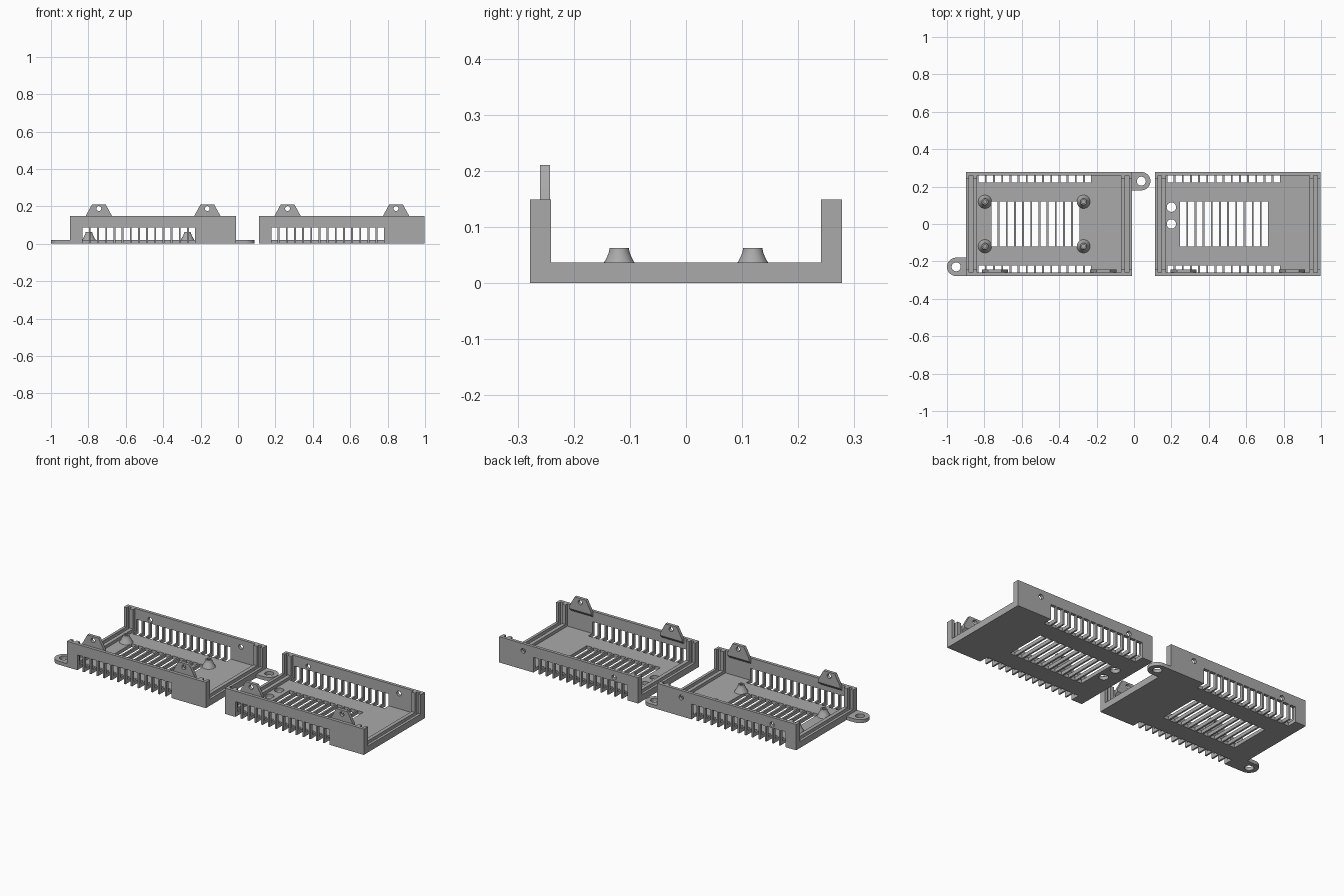
import bpy, bmesh, math

if "Cube" in bpy.data.objects:
    bpy.data.objects.remove(bpy.data.objects["Cube"])

LENGTH, HALF_W, HEIGHT = 0.887, 0.278, 0.149
WALL, FLOOR, RIB_Y, RIB_Z = 0.26, 0.02, 0.241, 0.037
PITCH, SLOT = 0.0437, 0.034

grey = bpy.data.materials.new("plastic grey")
grey.diffuse_color = (0.40, 0.40, 0.40, 1)
grey.use_nodes = True
grey.node_tree.nodes["Principled BSDF"].inputs["Base Color"].default_value = grey.diffuse_color


def add_prism(bm, pts, axis, lo, hi):
    """Extrude a 2D outline along one axis."""
    place = {"x": lambda u, v, w: (w, u, v),
             "y": lambda u, v, w: (u, w, v),
             "z": lambda u, v, w: (u, v, w)}[axis]
    a = [bm.verts.new(place(u, v, lo)) for u, v in pts]
    b = [bm.verts.new(place(u, v, hi)) for u, v in pts]
    faces = [bm.faces.new(a), bm.faces.new(b[::-1])]
    n = len(pts)
    for i in range(n):
        j = (i + 1) % n
        faces.append(bm.faces.new((a[i], b[i], b[j], a[j])))
    bmesh.ops.recalc_face_normals(bm, faces=faces)


def rect(u0, v0, u1, v1):
    return [(u0, v0), (u1, v0), (u1, v1), (u0, v1)]


def arc(u, v, r, start=0, sweep=360, n=32):
    count = n if sweep == 360 else n + 1
    return [(u + r * math.cos(math.radians(start + sweep * i / n)),
             v + r * math.sin(math.radians(start + sweep * i / n))) for i in range(count)]


def make(name, parts, smooth=False):
    """Make an object from a list of prisms (outline, axis, low, high)."""
    bm = bmesh.new()
    for p in parts:
        add_prism(bm, *p)
    mesh = bpy.data.meshes.new(name)
    bm.to_mesh(mesh)
    bm.free()
    mesh.materials.append(grey)
    obj = bpy.data.objects.new(name, mesh)
    bpy.context.collection.objects.link(obj)
    return obj


def cut(obj, parts):
    """Subtract prisms from an object and bake the result."""
    cutter = make("cutter", parts)
    cutter.hide_render = True
    mod = obj.modifiers.new("cut", "BOOLEAN")
    mod.operation, mod.solver, mod.object = "DIFFERENCE", "EXACT", cutter
    mesh = bpy.data.meshes.new_from_object(
        obj.evaluated_get(bpy.context.evaluated_depsgraph_get()))
    obj.modifiers.clear()
    obj.data = mesh
    bpy.data.objects.remove(cutter)


def smooth(obj, angle=35):
    bpy.ops.object.select_all(action="DESELECT")
    obj.select_set(True)
    bpy.context.view_layer.objects.active = obj
    bpy.ops.object.shade_smooth_by_angle(angle=math.radians(angle))


def u_profile(outer, base, inner, floor):
    return [(-outer, base), (outer, base), (outer, HEIGHT), (inner, HEIGHT),
            (inner, floor), (-inner, floor), (-inner, HEIGHT), (-outer, HEIGHT)]


def make_tray(label, x0, floor_holes=()):
    tab_xs = [x0 + 0.154, x0 + 0.734]

    # channel-shaped shell with vents and screw holes
    shell = make(label + "_shell", [(u_profile(HALF_W, 0, WALL, FLOOR), "x", x0, x0 + LENGTH)])
    cuts = []
    for i in range(14):
        x = x0 + 0.067 + i * PITCH
        box = rect(x, -0.05, x + SLOT, 0.088)
        cuts += [(box, "y", 0.223, 0.32), (box, "y", -0.32, -0.223)]
    for i in range(11):
        x = x0 + 0.135 + i * PITCH
        cuts.append((rect(x, -0.119, x + SLOT, 0.119), "z", -0.05, 0.1))
    cuts += [(arc(x, 0.108, 0.014), "y", 0.2, 0.32) for x in tab_xs]
    cuts += [(arc(x, y, 0.025), "z", -0.05, 0.1) for x, y in floor_holes]
    cut(shell, cuts)
    smooth(shell)

    # paired ribs that hold the end panels
    profile = u_profile(WALL, FLOOR, RIB_Y, RIB_Z)
    ribs = []
    for a, b in ((0, 0.016), (0.037, 0.059)):
        ribs += [(profile, "x", x0 + a, x0 + b),
                 (profile, "x", x0 + LENGTH - b, x0 + LENGTH - a)]
    make(label + "_end_ribs", ribs)

    # screw tabs inside the front wall, with a sloped root below
    for n, x in enumerate(tab_xs):
        outline = [(x - 0.07, 0.135), (x + 0.07, 0.135), (x + 0.07, 0.149),
                   (x + 0.036, 0.211), (x - 0.036, 0.211), (x - 0.07, 0.149)]
        tab = make(f"{label}_tab_{n + 1}", [(outline, "y", -WALL, -0.242)])
        cut(tab, [(arc(x, 0.188, 0.013), "y", -0.3, -0.2)])
        smooth(tab)
        make(f"{label}_tab_root_{n + 1}",
             [([(-WALL, 0.117), (-0.242, 0.135), (-WALL, 0.135)], "x", x - 0.07, x + 0.07)])


def make_standoff(name, x, y):
    """Flared post with a blind pilot hole, turned from a profile."""
    profile = [(0.036, FLOOR), (0.031, 0.029), (0.027, 0.037), (0.022, 0.046),
               (0.0185, 0.055), (0.017, 0.063), (0.009, 0.063), (0.009, 0.025), (0, 0.025)]
    bm = bmesh.new()
    verts = [bm.verts.new((x + r, y, z)) for r, z in profile]
    edges = [bm.edges.new(e) for e in zip(verts, verts[1:])]
    bmesh.ops.spin(bm, geom=verts + edges, cent=(x, y, 0), axis=(0, 0, 1),
                   angle=math.tau, steps=32)
    bmesh.ops.remove_doubles(bm, verts=bm.verts, dist=1e-5)
    bmesh.ops.recalc_face_normals(bm, faces=bm.faces)
    mesh = bpy.data.meshes.new(name)
    bm.to_mesh(mesh)
    bm.free()
    mesh.materials.append(grey)
    obj = bpy.data.objects.new(name, mesh)
    bpy.context.collection.objects.link(obj)
    smooth(obj)


BASE_X, LID_X = -0.898, 0.111
make_tray("base", BASE_X)
make_tray("lid", LID_X, [(0.2, 0.09), (0.2, 0.0)])

# board standoffs on the base floor
for i, x in enumerate((-0.797, -0.27)):
    for j, y in enumerate((-0.119, 0.119)):
        make_standoff(f"standoff_{i * 2 + j + 1}", x, y)

# mounting ears on opposite corners of the base
for name, edge, cx, cy, start in (("left_ear", BASE_X, -0.951, -0.229, 90),
                                  ("right_ear", BASE_X + LENGTH, 0.039, 0.229, -90)):
    r = 0.049
    sign = 1 if start < 0 else -1
    outline = [(edge, cy - sign * r)] + arc(cx, cy, r, start, 180) + [(edge, cy + sign * r)]
    ear = make(name, [(outline, "z", 0, FLOOR)])
    cut(ear, [(arc(cx, cy, 0.024), "z", -0.05, 0.1)])
    smooth(ear)
